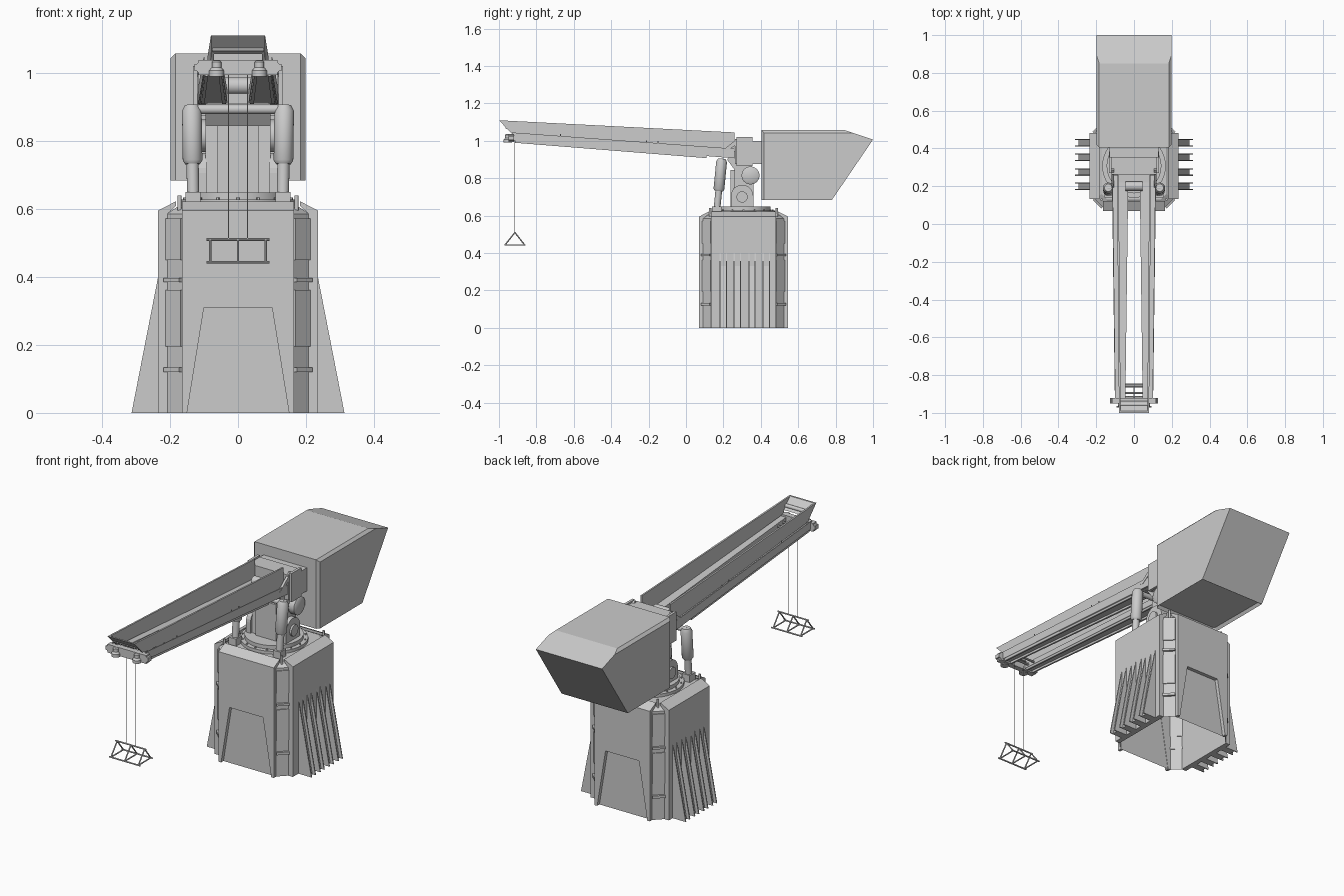
import bpy, bmesh, math
from mathutils import Vector

if "Cube" in bpy.data.objects:
    bpy.data.objects.remove(bpy.data.objects["Cube"])

YC = 0.3075  # tower centre in y


def finish(name, bm, smooth=False):
    bmesh.ops.recalc_face_normals(bm, faces=bm.faces)
    me = bpy.data.meshes.new(name)
    bm.to_mesh(me)
    bm.free()
    ob = bpy.data.objects.new(name, me)
    bpy.context.collection.objects.link(ob)
    if smooth:
        bpy.ops.object.select_all(action='DESELECT')
        bpy.context.view_layer.objects.active = ob
        ob.select_set(True)
        bpy.ops.object.shade_smooth_by_angle(angle=math.radians(35))
    return ob


def loft_bm(sections, caps=(True, True)):
    bm = bmesh.new()
    rings = [[bm.verts.new(p) for p in s] for s in sections]
    n = len(rings[0])
    for a, b in zip(rings, rings[1:]):
        for i in range(n):
            bm.faces.new((a[i], a[(i + 1) % n], b[(i + 1) % n], b[i]))
    if caps[0]:
        bm.faces.new(rings[0])
    if caps[1]:
        bm.faces.new(rings[-1])
    bmesh.ops.recalc_face_normals(bm, faces=bm.faces)
    return bm


def loft(name, sections, caps=(True, True)):
    return finish(name, loft_bm(sections, caps))


def place(axis, p, d):
    return {'x': (d, p[0], p[1]), 'y': (p[0], d, p[1]), 'z': (p[0], p[1], d)}[axis]


def prism(name, axis, pts, a, b):
    return loft(name, [[place(axis, p, d) for p in pts] for d in (a, b)])


def box(name, x0, x1, y0, y1, z0, z1):
    return prism(name, 'z', [(x0, y0), (x1, y0), (x1, y1), (x0, y1)], z0, z1)


def tube(name, p, q, *radii, seg=24):
    """Round part from p to q; radii are (fraction, radius) pairs."""
    p, q = Vector(p), Vector(q)
    rot = (q - p).to_track_quat('Z', 'Y')
    secs = [[p.lerp(q, t) + rot @ Vector((r * math.cos(2 * math.pi * i / seg), r * math.sin(2 * math.pi * i / seg), 0))
             for i in range(seg)] for t, r in radii]
    return finish(name, loft_bm(secs), smooth=seg > 8)


def rod(name, p, q, r, seg=24):
    return tube(name, p, q, (0, r), (1, r), seg=seg)


# ---- Tower: hollow octagonal shell, open underneath
def octagon(inset, z):
    a, b, c, d = 0.165 - inset * 0.6, 0.21 - inset, 0.2175 - inset, 0.1725 - inset * 0.6
    return [(x, YC + y, z) for x, y in
            ((-a, -c), (a, -c), (b, -d), (b, d), (a, c), (-a, c), (-b, d), (-b, -d))]


loft("tower_shell", [octagon(0, 0), octagon(0, 0.585), octagon(0.04, 0.612)], (False, True))

# Front and back plates with a trapezoid notch, and sloped tops
notched = [(-0.165, 0), (-0.15, 0), (-0.1, 0.31), (0.1, 0.31), (0.15, 0), (0.165, 0), (0.165, 0.595), (-0.165, 0.595)]
for s, tag in ((-1, "front"), (1, "back")):
    def Y(d): return YC + s * d
    prism("tower_plate_" + tag, 'y', notched, Y(0.2155), Y(0.2375))
    prism("tower_slope_" + tag, 'x', [(Y(0.2375), 0.595), (Y(0.185), 0.622), (Y(0.185), 0.608), (Y(0.215), 0.585)], -0.165, 0.165)

# Side plates, buttress fins, corner panels, bollards
for s in (-1, 1):
    prism("tower_plate_side", 'y', [(s * x, z) for x, z in
          ((0.208, 0), (0.235, 0), (0.235, 0.595), (0.183, 0.622), (0.183, 0.608), (0.208, 0.585))], 0.133, 0.482)
    for y in (0.2, 0.275, 0.353, 0.43):
        for off in (-0.017, 0.017):
            prism("fin_cheek", 'y', [(s * 0.233, 0), (s * 0.313, 0), (s * 0.235, 0.40)], y + off - 0.003, y + off + 0.003)
        prism("fin_core", 'y', [(s * 0.233, 0), (s * 0.295, 0), (s * 0.235, 0.33)], y - 0.015, y + 0.015)
    for t in (-1, 1):
        p, q = Vector((s * 0.165, YC + t * 0.2175)), Vector((s * 0.21, YC + t * 0.1725))
        n = Vector((s, t)) * 0.7071
        for z0, z1, d in ((0.45, 0.572, 0.005), (0.385, 0.396, 0.012), (0.195, 0.362, 0.005), (0.12, 0.134, 0.012)):
            prism("corner_panel", 'z', [p - n * 0.002, q - n * 0.002, q + n * d, p + n * d], z0, z1)
        rod("bollard", (s * 0.172, YC + t * 0.178, 0.59), (s * 0.172, YC + t * 0.178, 0.64), 0.006, 12)

# ---- Turntable
rod("turntable_base", (0, YC, 0.605), (0, YC, 0.628), 0.168, 40)
rod("turntable_ring", (0, YC, 0.625), (0, YC, 0.648), 0.145, 40)
for i in range(16):
    a = 2 * math.pi * i / 16
    x, y = 0.157 * math.cos(a), YC + 0.157 * math.sin(a)
    rod("turntable_bolt", (x, y, 0.626), (x, y, 0.634), 0.005, 6)

# ---- Pedestal, pivots and head block
prism("pedestal", 'x', [(0.25, 0.64), (0.26, 0.845), (0.22, 0.9), (0.24, 0.93), (0.34, 0.93), (0.36, 0.8), (0.36, 0.64)], -0.095, 0.095)
box("pedestal_face", -0.06, 0.06, 0.237, 0.27, 0.645, 0.845)
arch = [(0.24, 0.64)] + [(0.30 - 0.06 * math.cos(math.pi * i / 12), 0.705 + 0.06 * math.sin(math.pi * i / 12)) for i in range(13)] + [(0.36, 0.64)]
for s in (-1, 1):
    prism("pivot_lug", 'x', arch, s * 0.093, s * 0.12)
    rod("pivot_cap", (s * 0.118, 0.30, 0.70), (s * 0.13, 0.30, 0.70), 0.03)
    tube("drum_cap", (s * 0.09, 0.345, 0.815), (s * 0.132, 0.345, 0.815), (0, 0.048), (0.85, 0.048), (1, 0.038))
    box("head_bracket", s * 0.118, s * 0.132, 0.27, 0.355, 0.865, 1.02)
    prism("head_strut", 'x', [(0.19, 0.945), (0.21, 0.94), (0.30, 1.0), (0.285, 1.02)], s * 0.105, s * 0.118)
box("head_block", -0.12, 0.12, 0.262, 0.356, 0.875, 1.01)
box("head_neck", -0.13, 0.13, 0.35, 0.41, 0.875, 1.0)

# ---- Hydraulic lifting rams
for s in (-1, 1):
    lo, hi = Vector((s * 0.132, 0.165, 0.63)), Vector((s * 0.136, 0.192, 0.905))
    rod("ram_piston", lo, lo.lerp(hi, 0.5), 0.018)
    tube("ram_barrel", lo.lerp(hi, 0.37), hi, (0, 0.022), (0.06, 0.029), (0.9, 0.029), (1, 0.02))
    box("ram_foot", s * 0.11, s * 0.155, 0.14, 0.19, 0.605, 0.65)
rod("ram_crossbar", (-0.14, 0.19, 0.893), (0.14, 0.19, 0.893), 0.014)

# ---- Counterweight housing with chamfered edges and recessed underside
side = [(0.404, 0.684), (0.404, 1.057), (0.85, 1.057), (1.0, 1.007), (0.78, 0.684)]
bm = loft_bm([[(x, y, z) for y, z in side] for x in (-0.198, 0.198)])
edges = []
for e in bm.edges:
    a, b = e.verts[0].co, e.verts[1].co
    if abs(a.x - b.x) < 1e-4 and (min(a.z, b.z) > 1.05 or max(a.y, b.y) < 0.41):
        edges.append(e)
bmesh.ops.bevel(bm, geom=edges, offset=0.014, segments=1, affect='EDGES')
bm.normal_update()
under = [f for f in bm.faces if f.normal.z < -0.9]
bmesh.ops.inset_region(bm, faces=under, thickness=0.014, depth=-0.015)
finish("counterweight", bm)


# ---- Boom height lines (top edge, ledge, underside) along y
def top(y): return 1.11 - (y + 1) * 0.0516
def mid(y): return 1.037 - (y + 0.93) * 0.0731
def low(y): return 1.002 - (y + 0.93) * 0.08
def grow(y, a, b): return a + (b - a) * (y + 0.95) / 1.21


def strip(name, s, y0, y1, xin, xout, zlo, zhi):
    """Tapered bar along the boom; xin/xout are (front, rear) widths."""
    secs = []
    for y in (y0, y1):
        a, b = s * grow(y, *xin), s * grow(y, *xout)
        secs.append([(a, y, zlo(y)), (b, y, zlo(y)), (b, y, zhi(y)), (a, y, zhi(y))])
    return loft(name, secs)


wall = [(-1, top(-1)), (0.26, top(0.26)), (0.26, mid(0.26) - 0.01), (-0.925, mid(-0.925) - 0.003)]
for s in (-1, 1):
    # Trough wall, leaning and widening slightly to the rear
    out = [(s * grow(y, 0.08, 0.09), y, z) for y, z in wall]
    loft("boom_wall", [out, [(x - s * 0.009, y, z) for x, y, z in out]])
    strip("boom_beam", s, -0.93, 0.26, (0.046, 0.03), (0.098, 0.113), low, lambda y: mid(y) - 0.008)
    strip("boom_rim", s, -0.93, 0.26, (0.097, 0.112), (0.101, 0.117), lambda y: low(y) + 0.002, lambda y: mid(y) + 0.008)
    for xi in ((0.048, 0.034), (0.088, 0.1)):
        strip("boom_rail", s, -0.915, 0.11, xi, (xi[0] + 0.009, xi[1] + 0.011),
              lambda y: low(y) - 0.011, lambda y: low(y) + 0.002)
    for y in (-0.67, -0.21, -0.15):
        x = s * grow(y, 0.099, 0.1145)
        rod("rim_post", (x, y, mid(y)), (x, y, mid(y) + 0.018), 0.003, 6)
    # Tip rollers
    tube("tip_roller", (s * 0.063, -0.953, 0.99), (s * 0.063, -0.953, 1.037),
         (0, 0.022), (0.35, 0.022), (0.55, 0.014), (0.9, 0.014), (1, 0.008), seg=16)

# Boom tip: sloped end plate, crossbeam, cross bars and winch
prism("boom_end_plate", 'x', [(-1, 1.11), (-0.99, 1.11), (-0.937, 1.055), (-0.947, 1.055)], -0.077, 0.077)
rod("tip_bar", (-0.075, -0.955, 1.072), (0.075, -0.955, 1.072), 0.01, 12)
bm = loft_bm([[(x, y, z) for y, z in ((-0.95, 0.993), (-0.95, 1.038), (-0.92, 1.038), (-0.92, 0.993))] for x in (-0.128, 0.128)])
bmesh.ops.bevel(bm, geom=[e for e in bm.edges if abs(e.verts[0].co.y - e.verts[1].co.y) > 0.01],
                offset=0.012, segments=3, affect='EDGES')
finish("tip_crossbeam", bm)
for y in (-0.895, -0.85):
    rod("boom_cross_bar", (-0.06, y, low(y) + 0.012), (0.06, y, low(y) + 0.012), 0.006, 10)
box("boom_rear_floor", -0.09, 0.09, 0.19, 0.265, 0.91, 0.945)
rod("winch_drum", (-0.045, 0.2, 0.962), (0.045, 0.2, 0.962), 0.025)

# ---- Ropes and triangular lifting frame
for s in (-1, 1):
    rod("rope", (s * 0.028, -0.915, 0.512), (s * 0.028, -0.915, 1.005), 0.0016, 6)
apex, feet = (-0.915, 0.51), ((-0.968, 0.443), (-0.862, 0.443))
for p in (apex,) + feet:
    rod("lifting_frame_bar", (-0.092, *p), (0.092, *p), 0.004, 8)
for x in (-0.082, 0, 0.082):
    for p, q in ((apex, feet[0]), (apex, feet[1]), feet):
        rod("lifting_frame_brace", (x, *p), (x, *q), 0.0035, 8)
